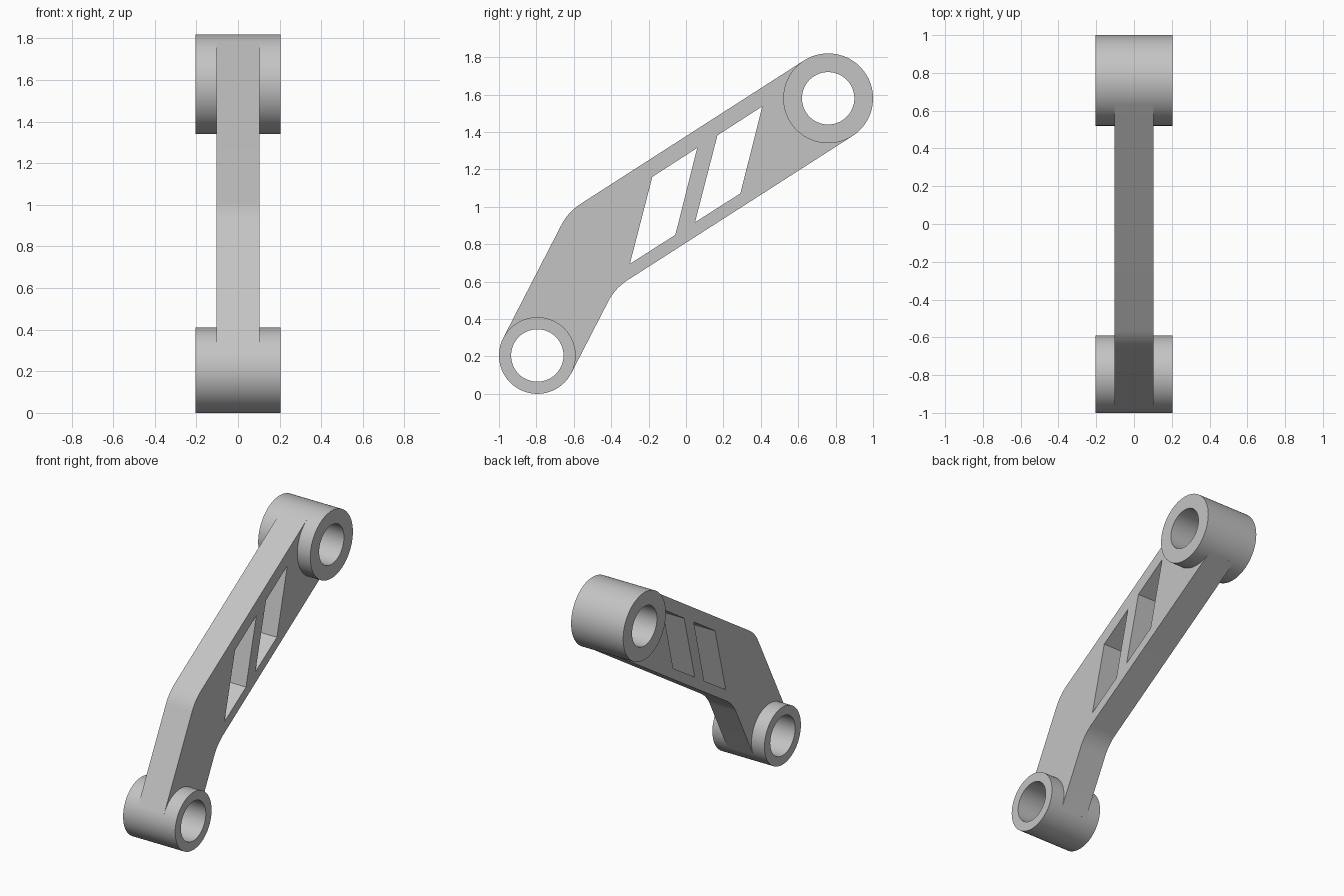
import bpy, bmesh, math
from mathutils import Vector

if "Cube" in bpy.data.objects:
    bpy.data.objects.remove(bpy.data.objects["Cube"])

grey = bpy.data.materials.new("plain grey")
grey.use_nodes = True
grey.diffuse_color = (0.55, 0.55, 0.55, 1)
grey.node_tree.nodes["Principled BSDF"].inputs["Base Color"].default_value = grey.diffuse_color


def arc(centre, radius, start, end, steps):
    """Points on an arc, angles in radians."""
    return [centre + radius * Vector((math.cos(a), math.sin(a)))
            for a in (start + (end - start) * i / steps for i in range(steps + 1))]


def circle(centre, radius):
    return arc(centre, radius, 0, math.tau, 96)[:-1]


def rounded(before, corner, after, setback, steps=10):
    """Soft bend that replaces a corner."""
    p = corner + (before - corner).normalized() * setback
    q = corner + (after - corner).normalized() * setback
    return [p * (1 - t) ** 2 + corner * 2 * t * (1 - t) + q * t * t
            for t in (i / steps for i in range(steps + 1))]


def plate(name, loops, half_width):
    """Side profile with holes, extruded across x."""
    curve = bpy.data.curves.new(name, 'CURVE')
    curve.dimensions = '2D'
    curve.fill_mode = 'BOTH'
    curve.extrude = half_width
    for loop in loops:
        spline = curve.splines.new('POLY')
        spline.points.add(len(loop) - 1)
        for point, co in zip(spline.points, loop):
            point.co = (co[0], co[1], 0, 1)
        spline.use_cyclic_u = True
    helper = bpy.data.objects.new(name + " outline", curve)
    bpy.context.collection.objects.link(helper)
    bpy.context.view_layer.update()
    mesh = bpy.data.meshes.new_from_object(
        helper.evaluated_get(bpy.context.evaluated_depsgraph_get()))
    bpy.data.objects.remove(helper)

    bm = bmesh.new()
    bm.from_mesh(mesh)
    bmesh.ops.remove_doubles(bm, verts=bm.verts, dist=0.0002)
    for v in bm.verts:
        v.co = (v.co.z, v.co.x, v.co.y)
    bmesh.ops.recalc_face_normals(bm, faces=bm.faces)
    bm.to_mesh(mesh)
    bm.free()
    mesh.materials.clear()
    mesh.materials.append(grey)
    obj = bpy.data.objects.new(name, mesh)
    bpy.context.collection.objects.link(obj)
    bpy.ops.object.select_all(action='DESELECT')
    obj.select_set(True)
    bpy.context.view_layer.objects.active = obj
    bpy.ops.object.shade_smooth_by_angle(angle=math.radians(30))
    return obj


# Bearing sleeves at both ends
low, low_r = Vector((-0.795, 0.205)), 0.205
high, high_r = Vector((0.76, 1.58)), 0.24
bore = 0.14
plate("lower_sleeve", [circle(low, low_r), circle(low, bore)], 0.205)
plate("upper_sleeve", [circle(high, high_r), circle(high, bore)], 0.205)

# Bent arm, tangent to both sleeves and ending inside their walls
low_dir, high_dir = math.radians(62.7), math.radians(32.7)
quarter = math.pi / 2


def rim(centre, radius, angle):
    return centre + radius * Vector((math.cos(angle), math.sin(angle)))


low_back = rim(low, low_r, low_dir + quarter)
low_front = rim(low, low_r, low_dir - quarter)
high_back = rim(high, high_r, high_dir + quarter)
high_front = rim(high, high_r, high_dir - quarter)
top_bend = Vector((-0.63, 0.973))
under_bend = Vector((-0.379, 0.565))

outline = [low_back]
outline += rounded(low_back, top_bend, high_back, 0.08)
outline += [high_back]
outline += arc(high, 0.19, high_dir + quarter, high_dir + 3 * quarter, 32)
outline += [high_front]
outline += rounded(high_front, under_bend, low_front, 0.08)
outline += [low_front]
outline += arc(low, 0.17, low_dir - quarter, low_dir + quarter, 32)

# Two slanted windows
window = [(-0.30, 0.695), (-0.18, 1.16), (0.06, 1.315), (-0.057, 0.85)]
second = [(y + 0.348, z + 0.222) for y, z in window]
plate("arm", [outline, window, second], 0.103)
